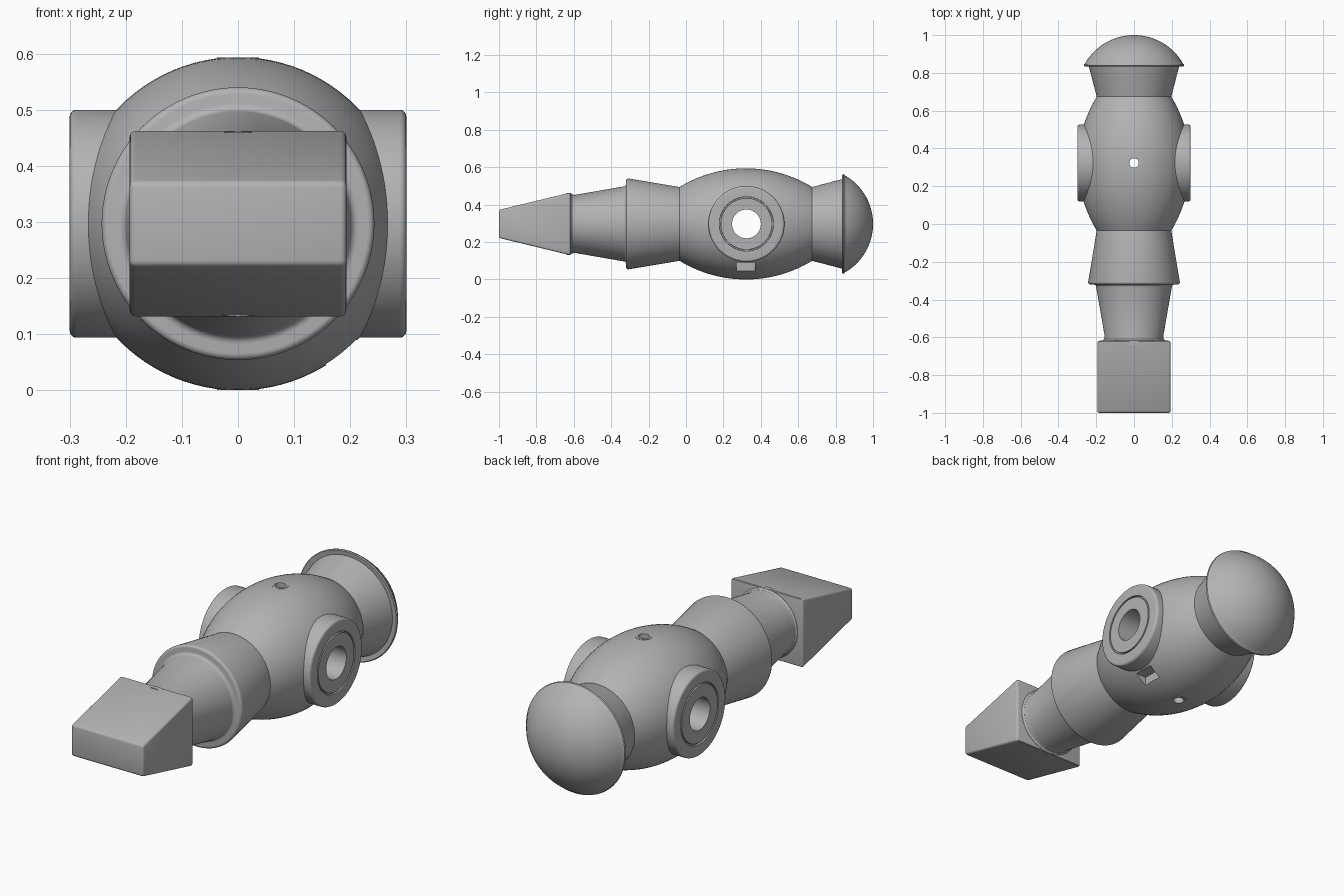
import bpy, bmesh
from math import pi, sin, cos, radians, asin
from mathutils import Matrix, Vector

cube = bpy.data.objects.get("Cube")
if cube:
    bpy.data.objects.remove(cube, do_unlink=True)

AXIS_Z = 0.297      # height of the long axis
ROD_Y = 0.323       # position of the rod hole

grey = bpy.data.materials.new("plain grey")
grey.use_nodes = True
grey.diffuse_color = (0.45, 0.45, 0.45, 1)
grey.node_tree.nodes["Principled BSDF"].inputs["Base Color"].default_value = grey.diffuse_color


def finish(name, bm):
    bmesh.ops.recalc_face_normals(bm, faces=bm.faces)
    mesh = bpy.data.meshes.new(name)
    bm.to_mesh(mesh)
    bm.free()
    obj = bpy.data.objects.new(name, mesh)
    bpy.context.collection.objects.link(obj)
    mesh.materials.append(grey)
    return obj


def lathe(name, profile, axis, centre, steps=96):
    """Revolve (distance along axis, radius) points around an axis."""
    bm = bmesh.new()
    axis = Vector(axis)
    side = axis.orthogonal().normalized()
    centre = Vector(centre)
    verts = [bm.verts.new(centre + axis * d + side * r) for d, r in profile]
    edges = [bm.edges.new(pair) for pair in zip(verts, verts[1:])]
    bmesh.ops.spin(bm, geom=verts + edges, cent=centre, axis=axis,
                   angle=2 * pi, steps=steps, use_merge=True)
    bmesh.ops.remove_doubles(bm, verts=bm.verts, dist=0.00005)
    return finish(name, bm)


def rod(name, radius, half, axis, centre, steps=48):
    return lathe(name, [(-half, 0), (-half, radius), (half, radius), (half, 0)],
                 axis, centre, steps)


def arc(cx, cr, radius, start, end, count):
    angles = [radians(start + (end - start) * i / count) for i in range(count + 1)]
    return [(cx + radius * cos(a), cr + radius * sin(a)) for a in angles]


def combine(target, tool, operation):
    mod = target.modifiers.new(operation, "BOOLEAN")
    mod.operation, mod.solver, mod.object = operation, "EXACT", tool
    activate(target)
    bpy.ops.object.modifier_apply(modifier=mod.name)
    bpy.data.objects.remove(tool, do_unlink=True)


def activate(obj):
    bpy.ops.object.select_all(action="DESELECT")
    obj.select_set(True)
    bpy.context.view_layer.objects.active = obj


# Figure: leg, skirt, barrel torso, neck and domed head in one turned profile
profile = [(-0.64, 0), (-0.64, 0.165), (-0.617, 0.165), (-0.61, 0.158), (-0.595, 0.155)]
profile += arc(-0.335, 0.215, 0.015, 270, 360, 5)          # fillet under the skirt
profile += arc(-0.308, 0.231, 0.012, 180, 90, 5)           # rounded skirt hem
tilt = 31.4
profile += arc(0.32, 0.297 - 0.68, 0.68, 90 + tilt, 90 - tilt, 32)
profile += [(0.838, 0.24), (0.835, 0.262), (0.839, 0.266), (0.846, 0.264)]
rim = 180 / pi * asin(0.26 / 0.299)
profile += arc(0.701, 0, 0.299, rim, 0, 20)
figure = lathe("figure", profile, (0, 1, 0), (0, 0, AXIS_Z))

# Rod hub with rounded edges and a thin groove around the bushing
end = [(0.284, 0), (0.284, 0.137), (0.298, 0.137), (0.3, 0.135)]
face = [(0.3, 0), (0.3, 0.137), (0.29, 0.138), (0.29, 0.144), (0.3, 0.145)]
face += arc(0.288, 0.191, 0.012, 0, 90, 5)
hub_profile = [(-d, r) for d, r in face] + face[::-1]
hub = lathe("hub", hub_profile, (1, 0, 0), (0, ROD_Y, AXIS_Z))
combine(figure, hub, "UNION")

# Small pin bosses on the top and the bottom
for side in (-1, 1):
    boss = rod("pin_boss", 0.037, 0.02, (0, 0, 1), (0, ROD_Y, AXIS_Z + side * 0.2765), 32)
    combine(figure, boss, "UNION")

# Rod bore, pin hole and the little notch below the left hub
combine(figure, rod("rod_bore", 0.077, 0.4, (1, 0, 0), (0, ROD_Y, AXIS_Z)), "DIFFERENCE")
combine(figure, rod("pin_hole", 0.025, 0.4, (0, 0, 1), (0, ROD_Y, AXIS_Z), 32), "DIFFERENCE")
bm = bmesh.new()
bmesh.ops.create_cube(bm, size=1, matrix=Matrix.Translation((0.205, 0.32, 0.068))
                      @ Matrix.Diagonal((0.1, 0.1, 0.044, 1)))
combine(figure, finish("notch", bm), "DIFFERENCE")

# Wedge foot, tapering towards the front
bm = bmesh.new()
bmesh.ops.create_cube(bm, size=1)
for v in bm.verts:
    front = v.co.y < 0
    v.co = (v.co.x * 0.386, -1 if front else -0.618,
            AXIS_Z + v.co.z * (0.15 if front else 0.335))
bmesh.ops.bevel(bm, geom=bm.edges[:], offset=0.01, segments=3, profile=0.5,
                affect="EDGES", clamp_overlap=True)
foot = finish("foot", bm)

for obj in (figure, foot):
    activate(obj)
    bpy.ops.object.shade_smooth_by_angle(angle=radians(30))
